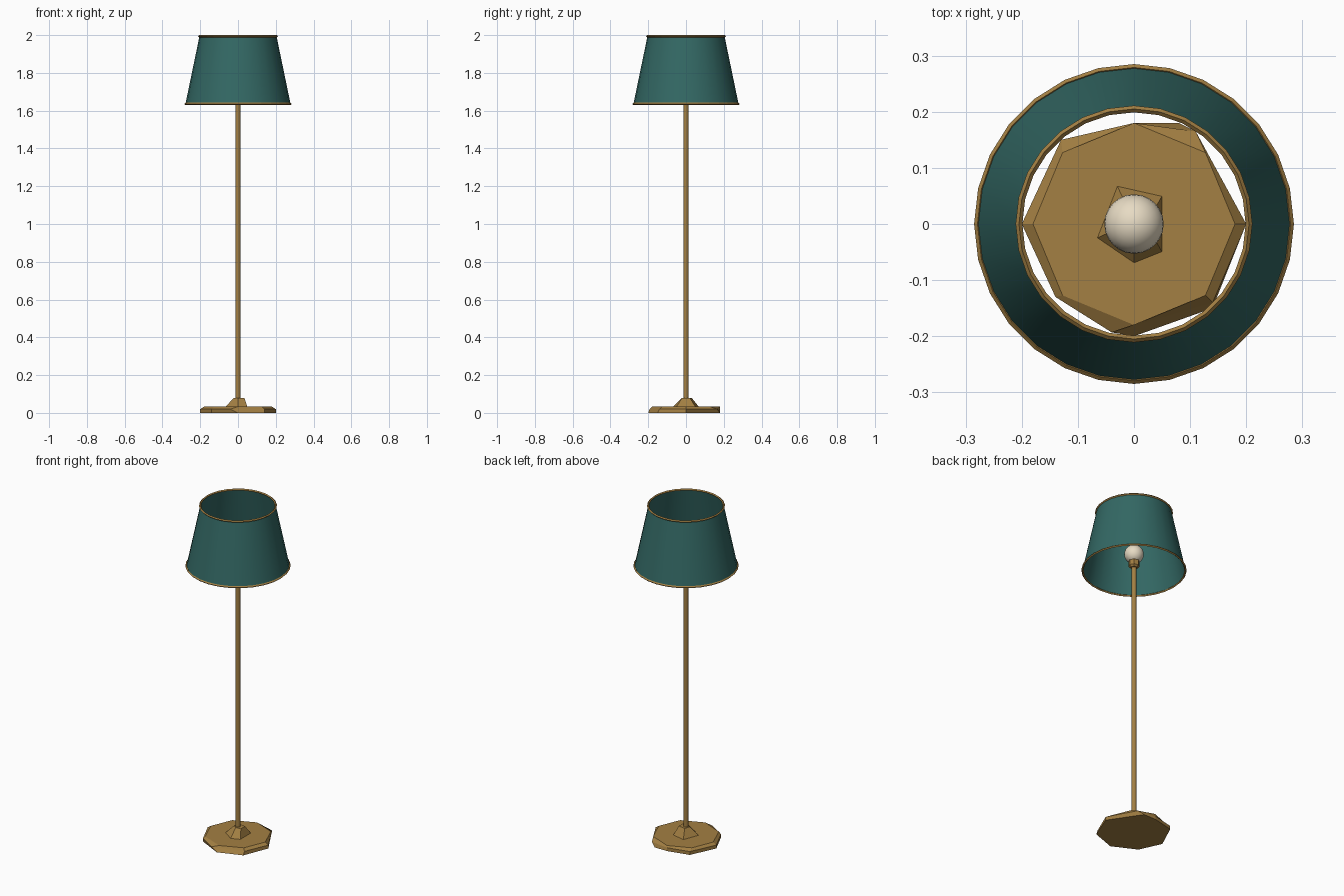
import bpy, math

if "Cube" in bpy.data.objects:
    bpy.data.objects.remove(bpy.data.objects["Cube"])


def mat(name, rgb):
    m = bpy.data.materials.new(name)
    m.diffuse_color = (*rgb, 1)
    m.use_nodes = True
    m.node_tree.nodes["Principled BSDF"].inputs["Base Color"].default_value = m.diffuse_color
    return m


brass = mat("brass", (0.37, 0.215, 0.056))
teal = mat("teal fabric", (0.033, 0.138, 0.127))
cream = mat("warm white glass", (0.80, 0.71, 0.55))


def ring(r, z, n, turn=0.0):
    return [(r * math.cos(turn + math.tau * i / n),
             r * math.sin(turn + math.tau * i / n), z) for i in range(n)]


def flat(points, z):
    return [(x, y, z) for x, y in points]


def loft(name, rings, material, smooth=None, caps=True, closed=False):
    """Skin a stack of rings that share one point count."""
    n = len(rings[0])
    verts = [p for r in rings for p in r]
    faces = []
    for k in range(len(rings) if closed else len(rings) - 1):
        a, b = k * n, ((k + 1) % len(rings)) * n
        faces += [(a + i, a + (i + 1) % n, b + (i + 1) % n, b + i) for i in range(n)]
    if caps and not closed:
        faces += [tuple(reversed(range(n))), tuple(range(len(verts) - n, len(verts)))]
    me = bpy.data.meshes.new(name)
    me.from_pydata(verts, [], faces)
    me.materials.append(material)
    ob = bpy.data.objects.new(name, me)
    bpy.context.collection.objects.link(ob)
    if smooth:
        bpy.ops.object.select_all(action='DESELECT')
        ob.select_set(True)
        bpy.context.view_layer.objects.active = ob
        bpy.ops.object.shade_smooth_by_angle(angle=math.radians(smooth))
    return ob


# Foot: uneven faceted plate with an octagonal top
foot = [(0.2, 0.0), (0.11, 0.165), (0.0, 0.18), (-0.13, 0.15),
        (-0.2, 0.0), (-0.14, -0.13), (-0.04, -0.193), (0.14, -0.14)]
foot_low = [(0.2, 0.0), (0.08, 0.18), (0.0, 0.18), (-0.13, 0.15),
            (-0.2, 0.0), (-0.14, -0.13), (0.0, -0.2), (0.14, -0.15)]
loft("base_plate", [flat(foot_low, 0), flat(foot, 0.02), ring(0.18, 0.033, 8)], brass)

# Five sided collar on the foot
collar_low = [(0.05, 0.05), (-0.03, 0.068), (-0.066, -0.025), (0.0, -0.07), (0.05, -0.05)]
collar_top = [(0.033, 0.02), (-0.012, 0.03), (-0.022, -0.005), (0.0, -0.022), (0.033, -0.02)]
loft("base_collar", [flat(collar_low, 0.032), flat(collar_top, 0.08)], brass)

# Pole and bulb socket
loft("pole", [ring(0.0135, 0.07, 10), ring(0.0135, 1.67, 10)], brass, 40)
loft("bulb_socket", [ring(0.02, 1.65, 7), ring(0.03, 1.66, 7), ring(0.03, 1.70, 7)], brass)

# Bulb
bpy.ops.mesh.primitive_uv_sphere_add(segments=24, ring_count=14, radius=0.053,
                                     location=(0, 0, 1.735))
bulb = bpy.context.object
bulb.name = "bulb"
bulb.data.materials.append(cream)
bpy.ops.object.shade_smooth()

# Shade: open tapered shell
N = 28
loft("lamp_shade", [ring(0.278, 1.637, N), ring(0.204, 1.994, N)], teal, 40, caps=False)


# Thin trims around both shade openings
def trim(name, r, z, w, h):
    section = [(-w, 0), (0, -h), (w, 0), (0, h)]
    loft(name, [ring(r + a, z + b, N) for a, b in section], brass, closed=True)


trim("lower_trim", 0.279, 1.636, 0.006, 0.006)
trim("upper_trim", 0.205, 1.994, 0.006, 0.006)
